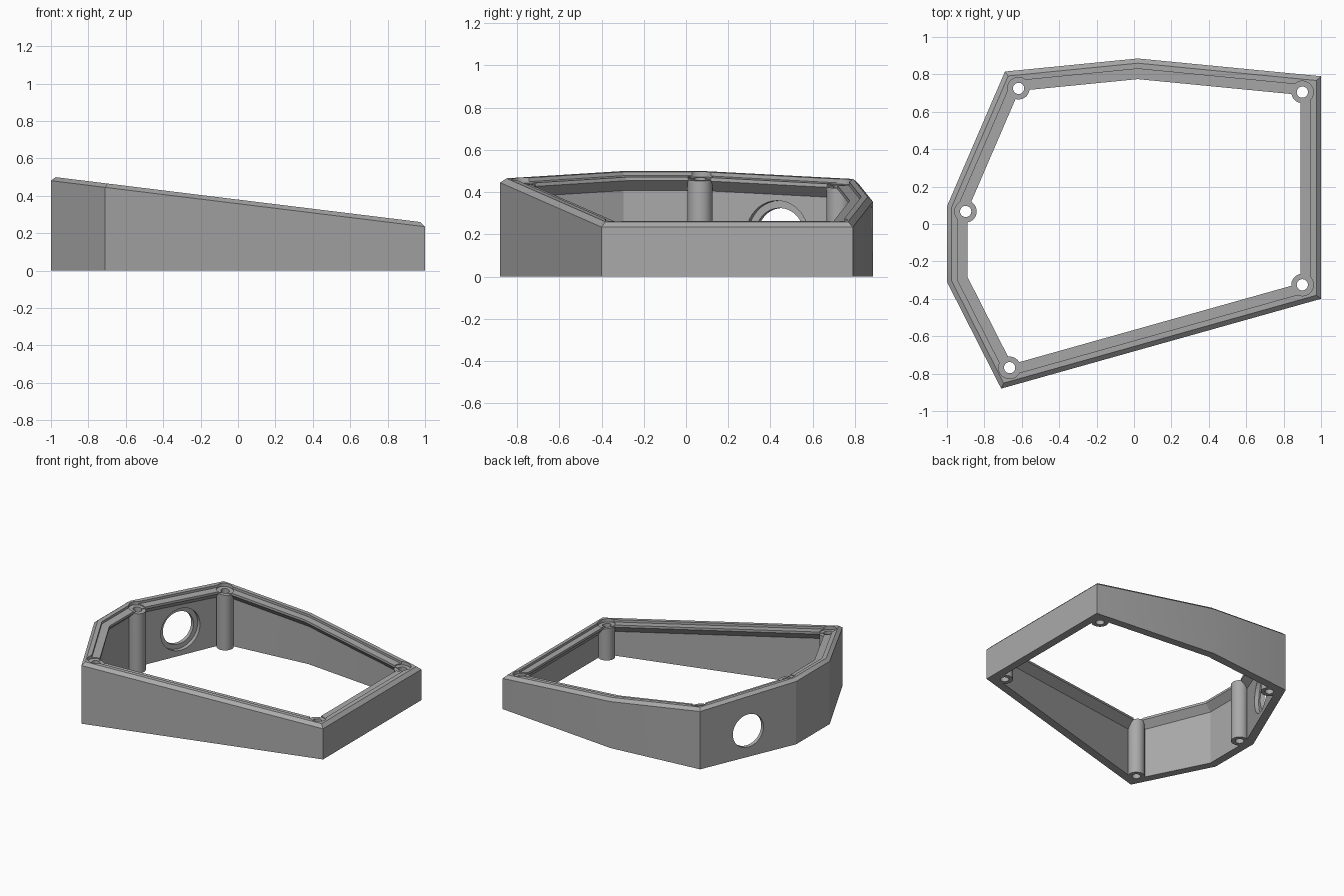
import bpy, bmesh, math
from mathutils import Vector, Matrix

cube = bpy.data.objects.get("Cube")
if cube:
    bpy.data.objects.remove(cube, do_unlink=True)

# Plan outline, counter-clockwise
OUTLINE = [Vector(p) for p in [(1, -0.4), (1, 0.79), (0.02, 0.885), (-0.69, 0.815),
                               (-1, 0.095), (-1, -0.31), (-0.71, -0.88)]]
BOSSES = [(-0.617, 0.725), (0.9, 0.705), (0.9, -0.325), (-0.665, -0.768), (-0.9, 0.067)]

grey = bpy.data.materials.new("grey plastic")
grey.use_nodes = True
COLOUR = (0.4, 0.4, 0.4, 1)
grey.diffuse_color = COLOUR
grey.node_tree.nodes["Principled BSDF"].inputs["Base Color"].default_value = COLOUR


def slope(x, drop):
    """Height of the tilted top plane, lowered by drop."""
    return 0.38 - 0.123 * x - drop


def inset(d):
    """Mitred inward offset of the outline."""
    pts = []
    for i, p in enumerate(OUTLINE):
        a = (p - OUTLINE[i - 1]).normalized()
        b = (OUTLINE[(i + 1) % len(OUTLINE)] - p).normalized()
        na, nb = Vector((-a.y, a.x)), Vector((-b.y, b.x))
        pts.append(p + (na + nb) * d / (1 + na.dot(nb)))
    return pts


def make(name, bm):
    bmesh.ops.recalc_face_normals(bm, faces=bm.faces)
    mesh = bpy.data.meshes.new(name)
    bm.to_mesh(mesh)
    bm.free()
    mesh.materials.append(grey)
    ob = bpy.data.objects.new(name, mesh)
    bpy.context.collection.objects.link(ob)
    return ob


def cylinder(name, radius, depth, matrix, top_drop=None, bottom_drop=None):
    """Cylinder whose ends may follow the tilted top plane."""
    bm = bmesh.new()
    bmesh.ops.create_cone(bm, cap_ends=True, segments=40, radius1=radius,
                          radius2=radius, depth=depth, matrix=matrix)
    mid = matrix.translation.z
    for v in bm.verts:
        drop = top_drop if v.co.z > mid else bottom_drop
        if drop is not None:
            v.co.z = slope(v.co.x, drop)
    return make(name, bm)


def combine(target, tool, operation):
    mod = target.modifiers.new(operation, "BOOLEAN")
    mod.operation, mod.solver, mod.object = operation, "EXACT", tool
    bpy.context.view_layer.objects.active = target
    bpy.ops.object.modifier_apply(modifier=mod.name)
    bpy.data.objects.remove(tool, do_unlink=True)


# Wall section: (inset, drop below the top plane); None is the floor
SECTION = [(0, None), (0, 0.022), (0.025, 0), (0.055, 0), (0.055, 0.018),
           (0.11, 0.018), (0.11, 0.035), (0.06, 0.088), (0.06, None)]
bm = bmesh.new()
rings = [[bm.verts.new((p.x, p.y, 0 if drop is None else slope(p.x, drop)))
          for p in inset(d)] for d, drop in SECTION]
n = len(OUTLINE)
for k, ring in enumerate(rings):
    nxt = rings[(k + 1) % len(rings)]
    for i in range(n):
        j = (i + 1) % n
        bm.faces.new((ring[i], ring[j], nxt[j], nxt[i]))
case = make("case_wall", bm)

# Screw bosses, their shallow seats and through holes
for x, y in BOSSES:
    place = Matrix.Translation((x, y, 0.1))
    combine(case, cylinder("boss", 0.059, 0.2, place, top_drop=0.03), "UNION")
    combine(case, cylinder("seat", 0.059, 0.2, place, -0.1, 0.025), "DIFFERENCE")
    combine(case, cylinder("screw_hole", 0.03, 2, place), "DIFFERENCE")

# Round port in the back right wall, with a wider recess inside
a, b = OUTLINE[3], OUTLINE[4]
along = (b - a).normalized()
inward = Vector((-along.y, along.x, 0))
centre = ((a + b) / 2).to_3d() + Vector((0, 0, 0.2))
turn = inward.to_track_quat("Z", "Y").to_matrix().to_4x4()
for radius, shift in ((0.125, 0), (0.16, 0.08)):
    place = Matrix.Translation(centre + inward * shift) @ turn
    depth = 0.2 if shift == 0 else 0.1
    combine(case, cylinder("port", radius, depth, place), "DIFFERENCE")

case.select_set(True)
bpy.context.view_layer.objects.active = case
bpy.ops.object.shade_smooth_by_angle(angle=math.radians(20))
